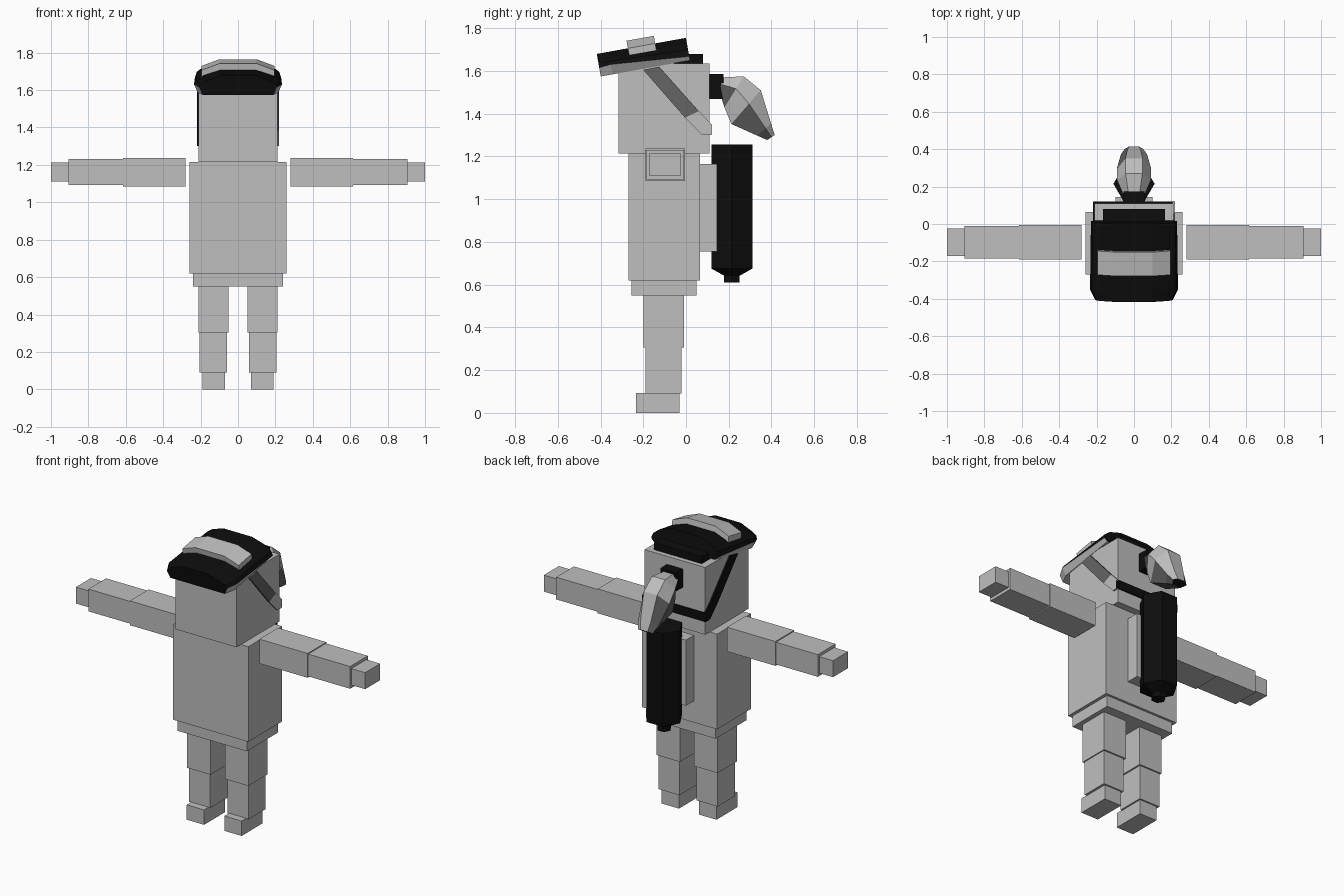
import bpy, bmesh, math
from mathutils import Matrix, Vector

if "Cube" in bpy.data.objects:
    bpy.data.objects.remove(bpy.data.objects["Cube"])


def material(name, v):
    m = bpy.data.materials.new(name)
    m.diffuse_color = (v, v, v, 1)
    m.use_nodes = True
    m.node_tree.nodes["Principled BSDF"].inputs["Base Color"].default_value = m.diffuse_color
    return m


GRAY = material("light gray", 0.52)
DARK = material("dark gray", 0.13)
BLACK = material("black", 0.004)


def finish(name, bm, mats, rule=None):
    """Turn a bmesh into an object, colouring faces with an optional rule."""
    bmesh.ops.recalc_face_normals(bm, faces=bm.faces)
    bm.normal_update()
    if rule:
        for f in bm.faces:
            f.material_index = rule(f)
    me = bpy.data.meshes.new(name)
    bm.to_mesh(me)
    bm.free()
    for m in mats:
        me.materials.append(m)
    ob = bpy.data.objects.new(name, me)
    bpy.context.collection.objects.link(ob)
    return ob


def loft(name, rings, mats, rule=None, matrix=None):
    """Skin a list of closed rings and cap both ends."""
    bm = bmesh.new()
    rows = [[bm.verts.new(p) for p in r] for r in rings]
    n = len(rows[0])
    for a, b in zip(rows, rows[1:]):
        for i in range(n):
            j = (i + 1) % n
            bm.faces.new((a[i], a[j], b[j], b[i]))
    bm.faces.new(rows[0])
    bm.faces.new(rows[-1])
    if matrix:
        bm.transform(matrix)
    return finish(name, bm, mats, rule)


def box(name, x, y, z, mat=GRAY):
    rings = [[(x[0], y[0], h), (x[1], y[0], h), (x[1], y[1], h), (x[0], y[1], h)] for h in z]
    return loft(name, rings, [mat])


def side_plate(name, pts, x, mat):
    return loft(name, [[(h, y, z) for y, z in pts] for h in x], [mat])


# Head, torso and hips
box("head", (-0.21, 0.21), (-0.315, 0.11), (1.215, 1.635))
box("torso", (-0.26, 0.26), (-0.27, 0.065), (0.62, 1.215))
box("hips", (-0.24, 0.24), (-0.255, 0.05), (0.55, 0.62))

# Limbs, one set per side
limbs = {
    "upper_arm": ((0.28, 0.615), (-0.19, -0.005), (1.085, 1.237)),
    "forearm": ((0.615, 0.905), (-0.185, -0.01), (1.092, 1.231)),
    "hand": ((0.905, 1.0), (-0.172, -0.024), (1.11, 1.213)),
    "thigh": ((0.05, 0.212), (-0.20, -0.01), (0.305, 0.55)),
    "shin": ((0.06, 0.205), (-0.19, -0.02), (0.09, 0.305)),
    "foot": ((0.07, 0.19), (-0.235, -0.03), (0.0, 0.093)),
}
for side, s in (("right", 1), ("left", -1)):
    for part, (x, y, z) in limbs.items():
        box(f"{side}_{part}", sorted((s * x[0], s * x[1])), y, z)

# Back plate and six-sided tank with nozzle
box("back_plate", (-0.1, 0.1), (0.065, 0.145), (0.755, 1.165))
tank = [(0.11, 1.255), (0.11, 0.675), (0.042, 0.642), (0.042, 0.61)]
loft("tank", [[(r * math.cos(k * math.pi / 3), 0.215 + r * math.sin(k * math.pi / 3), z)
               for k in range(6)] for r, z in tank], [BLACK])

# Tilted cap: chamfered section swept from front to back
tilt = Matrix.Translation((0, -0.209, 1.7175)) @ Matrix.Rotation(math.atan(0.18), 4, "X")


def cap_ring(y, w, split):
    half = [(0.215, -0.107), (0.235, split), (0.225, min(split + 0.03, -0.045)),
            (0.185, -0.028), (0.1, 0.0)]
    full = half + [(-x, z) for x, z in reversed(half)]
    return [(x * w, y, z) for x, z in full]


def cap_rule(f):
    n = f.normal
    return 1 if n.z < -0.1 and abs(n.y) < 0.9 else 0


loft("cap", [cap_ring(-0.212, 0.88, -0.065), cap_ring(-0.155, 1.0, -0.06),
             cap_ring(0.212, 0.98, -0.088)], [BLACK, GRAY], cap_rule, tilt)

# Arched plate on top of the cap
arch = [(0.195, -0.04), (0.195, 0.0), (0.1, 0.036)]
arch += [(-x, z) for x, z in reversed(arch)]
arch += [(-0.1, -0.005), (0.1, -0.005)]
loft("cap_plate", [[(x, y, z) for x, z in arch] for y in (-0.064, 0.066)],
     [GRAY], None, tilt)

# Low block behind the cap
box("cap_back_block", (-0.165, 0.165), (-0.15, 0.08), (1.63, 1.68), BLACK)

# Strap running down both sides and around the back of the head
upper = [(-0.2, 1.605), (-0.125, 1.62), (0.06, 1.412), (-0.005, 1.382)]
lower = [(-0.005, 1.382), (0.06, 1.412), (0.118, 1.353), (0.118, 1.30), (0.077, 1.30)]
side_plate("right_strap", upper, (0.205, 0.22), DARK)
side_plate("right_strap_end", lower, (0.205, 0.22), GRAY)
side_plate("left_strap", upper, (-0.22, -0.205), BLACK)
side_plate("left_strap_end", lower, (-0.22, -0.205), BLACK)
box("back_strap", (-0.22, 0.22), (0.105, 0.12), (1.30, 1.353), BLACK)

# Hair tie and ponytail
box("hair_tie", (-0.055, 0.055), (0.11, 0.175), (1.47, 1.585), BLACK)


def hair_ring(top, bottom, w):
    t, b = Vector((0, *top)), Vector((0, *bottom))
    ring = []
    for x, k in ((0.5, 0), (1, 0.4), (0.6, 1), (-0.6, 1), (-1, 0.4), (-0.5, 0)):
        p = t.lerp(b, k)
        ring.append((x * w, p.y, p.z))
    return ring


def hair_rule(f):
    c, n = f.calc_center_median(), f.normal
    if n.z < -0.75 and c.y > 0.38:
        return 2
    return 1 if n.z < -0.25 or n.y < -0.3 or (n.x < -0.5 and c.z < 1.5) else 0


loft("ponytail", [hair_ring((0.165, 1.57), (0.16, 1.49), 0.06),
                  hair_ring((0.27, 1.575), (0.18, 1.43), 0.09),
                  hair_ring((0.35, 1.51), (0.212, 1.352), 0.092),
                  hair_ring((0.398, 1.355), (0.335, 1.297), 0.07),
                  hair_ring((0.415, 1.30), (0.38, 1.277), 0.05)],
     [GRAY, DARK, BLACK], hair_rule)
